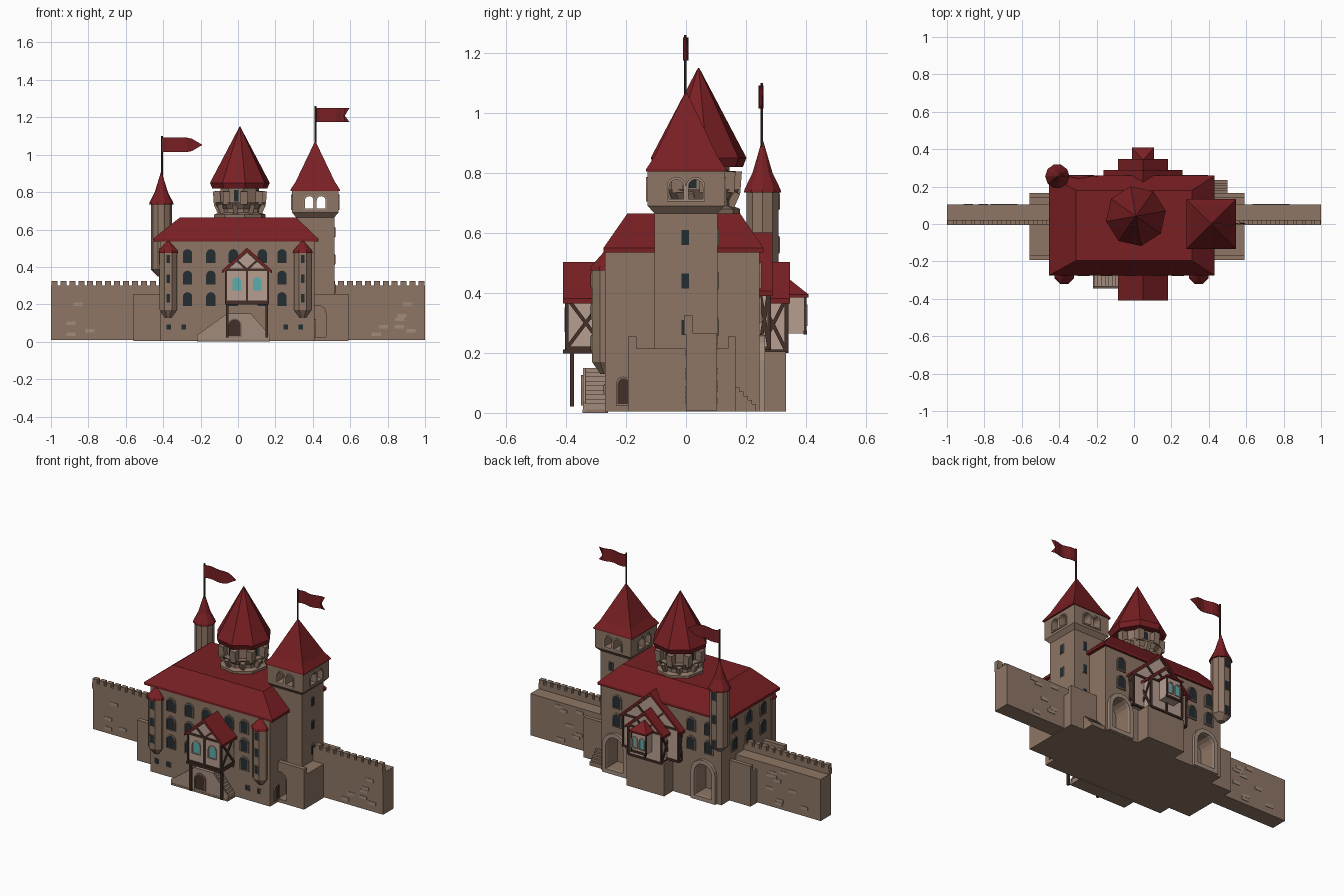
import bpy, bmesh, math, random
from mathutils import Vector

if "Cube" in bpy.data.objects:
    bpy.data.objects.remove(bpy.data.objects["Cube"])
random.seed(4)

def material(name, *c):
    m = bpy.data.materials.new(name)
    m.diffuse_color = (*c, 1)
    m.use_nodes = True
    m.node_tree.nodes["Principled BSDF"].inputs["Base Color"].default_value = m.diffuse_color
    return m
STONE = material("stone", 0.27, 0.18, 0.13)
LIGHT = material("light_stone", 0.36, 0.26, 0.20)
ROOF = material("roof_tile", 0.19, 0.014, 0.017)
WOOD = material("timber", 0.06, 0.03, 0.022)
PLASTER = material("plaster", 0.47, 0.34, 0.28)
GLASS = material("blue_glass", 0.10, 0.42, 0.42)
DARK = material("dark_pane", 0.017, 0.026, 0.032)
# Shape helpers
def mesh(name, verts, faces, mat):
    me = bpy.data.meshes.new(name)
    me.from_pydata(verts, [], faces)
    bm = bmesh.new()
    bm.from_mesh(me)
    bmesh.ops.recalc_face_normals(bm, faces=bm.faces)
    bm.to_mesh(me)
    bm.free()
    ob = bpy.data.objects.new(name, me)
    bpy.context.collection.objects.link(ob)
    me.materials.append(mat)
    return ob
def loft(name, rings, mat, closed=False):
    n, m = len(rings[0]), len(rings)
    faces = [(k*n+i, k*n+(i+1) % n, (k+1) % m*n+(i+1) % n, (k+1) % m*n+i)
             for k in range(m if closed else m-1) for i in range(n)]
    if not closed:
        faces += [tuple(range(n)), tuple(range((m-1)*n, m*n))]
    return mesh(name, [v for r in rings for v in r], faces, mat)
def rects(name, levels, mat):          # levels: (x0, x1, y0, y1, z)
    return loft(name, [[(a, c, z), (b, c, z), (b, d, z), (a, d, z)] for a, b, c, d, z in levels], mat)
def box(name, x0, x1, y0, y1, z0, z1, mat=STONE):
    return rects(name, [(x0, x1, y0, y1, z0), (x0, x1, y0, y1, z1)], mat)
def lathe(name, cx, cy, n, prof, mat, rot=0):
    return loft(name, [[(cx+r*math.cos(rot+i*math.tau/n), cy+r*math.sin(rot+i*math.tau/n), z)
                        for i in range(n)] for r, z in prof], mat)
def place(o, facing, u, v, d):         # point on a wall: u sideways, v up, d outwards
    dx, dy = {"F": (u, -d), "B": (-u, d), "R": (d, u), "L": (-d, -u)}[facing]
    return (o[0]+dx, o[1]+dy, o[2]+v)
def extrude(name, pts, o, facing, d0, d1, mat):
    return loft(name, [[place(o, facing, u, v, d) for u, v in pts] for d in (d0, d1)], mat)
def arch(w, h, e=0.0, n=8):
    r = w/2+e
    return [(-r, -e), (r, -e)] + [(r*math.cos(math.pi*i/n), h-w/2+r*math.sin(math.pi*i/n)) for i in range(n+1)]
def arch_frame(name, o, facing, w, h, e, depth, mat):
    loft(name, [[place(o, facing, u, v, d) for u, v in arch(w, h, k)]
                for k, d in ((0, 0), (0, depth), (e, depth), (e, 0))], mat, True)
def window(o, facing, w=0.05, h=0.075, pane=DARK, frame=STONE):
    extrude("window_pane", arch(w, h), o, facing, -0.005, 0.003, pane)
    arch_frame("window_frame", o, facing, w, h, 0.006, 0.007, frame)
def slit(o, facing, w, h):
    for e, d, mat in ((0.004, 0.003, STONE), (0, 0.005, DARK)):
        extrude("slit_window", [(-w/2-e, -e), (w/2+e, -e), (w/2+e, h+e), (-w/2-e, h+e)], o, facing, -0.004, d, mat)
def beam(name, p, q, t=0.012, mat=WOOD):
    p, q = Vector(p), Vector(q)
    d = (q-p).normalized()
    s = d.cross(Vector((0, 0, 1)) if abs(d.z) < 0.9 else Vector((0, 1, 0))).normalized()*t/2
    r = d.cross(s)
    return loft(name, [[c+s+r, c-s+r, c-s-r, c+s-r] for c in (p, q)], mat)
def cut(ob, cutter):
    m = ob.modifiers.new("cut", "BOOLEAN")
    m.operation, m.solver, m.object = "DIFFERENCE", "EXACT", cutter
    cutter.hide_render = True
    cutter.hide_set(True)

# Main hall with rear archways, hipped roof and windows
hall = box("main_hall", -0.415, 0.41, -0.27, 0.245, 0.004, 0.55)
for x in (-0.3, 0.31):
    o = (x, 0.245, 0.03)
    cut(hall, extrude("archway_cutter", arch(0.12, 0.205), o, "B", -0.1, 0.05, STONE))
    arch_frame("archway_surround", o, "B", 0.12, 0.205, 0.025, 0.018, LIGHT)
rects("hall_roof", [(-0.455, 0.43, -0.275, 0.258, 0.535), (-0.455, 0.43, -0.275, 0.258, 0.55),
                    (-0.31, 0.31, -0.195, 0.18, 0.665)], ROOF)
for z in (0.19, 0.305, 0.42):
    for x in (-0.27, -0.145, -0.025, 0.13, 0.235):
        window((x, -0.27, z), "F")
    for k in (0, 1, 2) if z > 0.2 else ():
        window(((-0.33, -0.21, 0.3)[k], 0.245, z), "B")
        window((-0.415, -0.16+0.14*k, z), "L")
for x in (-0.37, -0.29, 0.255, 0.335):
    slit((x, -0.27, 0.065), "F", 0.025, 0.028)
window((0.41, -0.208, 0.03), "R", 0.04, 0.085, WOOD)
# Corner oriel turrets on the front
for x in (-0.373, 0.346):
    lathe("oriel_turret", x, -0.267, 8, [(0.02, 0.13), (0.05, 0.17), (0.05, 0.48)], STONE, math.pi/8)
    lathe("oriel_roof", x, -0.267, 8, [(0.057, 0.475), (0.052, 0.49), (0.004, 0.54)], ROOF, math.pi/8)
    for z in (0.21, 0.315, 0.42):
        slit((x, -0.267-0.05*math.cos(math.pi/8), z), "F", 0.02, 0.045)
# Central octagonal tower
CX, CY, ROT = 0.01, 0.042, math.radians(10)
polar = lambda r, a, z: (CX+r*math.cos(a), CY+r*math.sin(a), z)
lathe("keep_platform", CX, CY, 8, [(0.14, 0.65), (0.14, 0.68), (0.115, 0.69), (0.115, 0.71), (0.143, 0.745)], STONE, ROT)
lathe("keep_shaft", CX, CY, 8, [(0.105, 0.74), (0.105, 0.85)], STONE, ROT)
lathe("keep_roof", CX, CY, 8, [(0.15, 0.82), (0.162, 0.85), (0.002, 1.15)], ROOF, ROT)
for i in range(8):
    a, b = ROT+i*math.tau/8, ROT+(i+0.5)*math.tau/8
    beam("keep_merlon", polar(0.122, a, 0.735), polar(0.127, a, 0.805), 0.038, STONE)
    beam("keep_corbel", polar(0.1, b, 0.67), polar(0.13, b, 0.735), 0.025, STONE)
    if i % 2:
        beam("keep_window", polar(0.086, b, 0.75), polar(0.086, b, 0.81), 0.028, DARK)
# Square bell tower with open belfry
TX = 0.413
rects("bell_tower_shaft", [(0.31, 0.515, -0.105, 0.105, 0.004), (0.31, 0.515, -0.105, 0.105, 0.665),
                           (0.29, 0.537, -0.128, 0.128, 0.69)], STONE)
belfry = box("belfry", 0.29, 0.537, -0.128, 0.128, 0.69, 0.815)
for f, x, y in (("F", TX, -0.128), ("B", TX, 0.128), ("R", 0.537, 0), ("L", 0.29, 0)):
    for s in (-0.032, 0.032):
        p = place((x, y, 0.713), f, s, 0, 0)
        arch_frame("belfry_arch", p, f, 0.048, 0.065, 0.008, 0.006, LIGHT)
        if f in "FR":
            cut(belfry, extrude("belfry_cutter", arch(0.048, 0.065), p, f, -0.3, 0.1, STONE))
rects("bell_tower_roof", [(TX-a, TX+a, -a, a, z) for a, z in
                          ((0.133, 0.805), (0.133, 0.812), (0.105, 0.855), (0.002, 1.07))], ROOF)
for z in (0.26, 0.415, 0.56):
    slit((0.515, -0.003, z), "R", 0.025, 0.05)
    slit((TX+0.03, 0.105, z), "B", 0.025, 0.05)
    slit((-0.41, 0.308, z+0.12), "B", 0.022, 0.05)
# Round corner turret
lathe("round_turret", -0.41, 0.255, 10, [(0.02, 0.35), (0.056, 0.385), (0.056, 0.74)], STONE)
lathe("round_turret_roof", -0.41, 0.255, 10, [(0.065, 0.735), (0.063, 0.745), (0.035, 0.8), (0.003, 0.905)], ROOF)
# Flags: wavy cloth, pointed or swallow-tailed
def flag(x, y, z0, top, h, length, tip):
    lathe("flag_pole", x, y, 6, [(0.005, z0), (0.005, top)], WOOD)
    n, v, zc = 8, [], top-0.01-h/2
    for i in range(n+1):
        t = i/n
        half = h/2*(min(1, (1-t)/0.3) if tip else 1)+0.001
        notch = 0.03 if i == n and not tip else 0
        v += [(x+t*length-(notch if k == 0 else 0), y+0.007*math.sin(t*9), zc+k*half) for k in (1, 0, -1)]
    f = [(3*i+k, 3*i+k+1, 3*i+k+4, 3*i+k+3) for i in range(n) for k in (0, 1)]
    mesh("flag", v, f, ROOF).modifiers.new("thick", "SOLIDIFY").thickness = 0.004
flag(TX+0.002, -0.003, 1.05, 1.26, 0.075, 0.18, False)
flag(-0.407, 0.252, 0.88, 1.1, 0.075, 0.215, True)
# Half-timbered gabled bays
BX = 0.048
def bay(name, y, facing, half, depth, zb, ze, zp):
    o, e, th = (BX, y, 0), half+0.022, 0.016
    zl = zp-(zp-ze)/half*e
    extrude(name+"_wall", [(-half, zb), (half, zb), (half, ze), (0, zp), (-half, ze)], o, facing, -0.05, depth, PLASTER)
    extrude(name+"_roof", [(-e, zl), (0, zp), (e, zl), (e, zl+th), (0, zp+th), (-e, zl+th)], o, facing, -0.08, depth+0.012, ROOF)
    bars = [((0, zb, depth), (0, ze, depth))] + [((-half, z, depth), (half, z, depth)) for z in (zb, ze)]
    for u in (-half, half):
        bars += [((u, zb, depth), (u, ze, depth)), ((u, ze, depth), (0, zp-0.004, depth)),
                 ((u, zb, 0), (u, ze, depth)), ((u, ze, 0), (u, zb, depth)), ((0, ze, depth), (u/2, (ze+zp)/2, depth)),
                 ((u, zb, 0), (u, zb, depth)), ((u, ze, 0), (u, ze, depth))]
    for p, q in bars:
        beam(name+"_timber", *[place(o, facing, *c) for c in (p, q)])
bay("front_bay", -0.27, "F", 0.112, 0.128, 0.215, 0.385, 0.487)
bay("rear_gable", 0.245, "B", 0.19, 0.032, 0.215, 0.41, 0.585)
bay("rear_bay", 0.245, "B", 0.112, 0.09, 0.205, 0.385, 0.487)
# Rear oriel with hipped roof, windows, stilts and bases of the bays
box("rear_oriel", BX-0.05, BX+0.05, 0.32, 0.398, 0.265, 0.39, PLASTER)
rects("rear_oriel_roof", [(BX-0.06, BX+0.06, 0.3, 0.408, 0.385), (BX-0.06, BX+0.06, 0.3, 0.408, 0.395),
                          (BX-0.003, BX+0.003, 0.3, 0.345, 0.445)], ROOF)
beam("rear_oriel_sill", (BX-0.055, 0.398, 0.268), (BX+0.055, 0.398, 0.268), 0.012)
for u in (-0.055, 0.055):
    beam("rear_oriel_post", (BX+u*0.9, 0.398, 0.265), (BX+u*0.9, 0.398, 0.387), 0.008)
    window((BX+u, -0.398, 0.275), "F", 0.045, 0.07, GLASS, PLASTER)
    window((BX+u*0.45, 0.398, 0.295), "B", 0.026, 0.06, GLASS, PLASTER)
    beam("front_bay_stilt", (BX+u*1.93, -0.38, 0.022), (BX+u*1.93, -0.38, 0.2), 0.014)
box("front_bay_floor", BX-0.118, BX+0.118, -0.41, -0.27, 0.198, 0.212, WOOD)
box("rear_bay_base", BX-0.13, BX+0.13, 0.24, 0.333, 0.004, 0.205)
# Front double stair with arched cellar door, and small rear side steps
box("stair_landing", -0.06, 0.07, -0.335, -0.26, 0.004, 0.15, LIGHT)
for i in range(8):
    z = 0.137-i*0.015
    box("stair_left", -0.08-i*0.019, -0.06-i*0.019, -0.335, -0.26, 0.004, z, LIGHT)
    box("stair_right", 0.07+i*0.012, 0.082+i*0.012, -0.335, -0.26, 0.004, z, LIGHT)
    if i < 5:
        box("side_step", 0.41, 0.5, 0.16, 0.178+i*0.014, 0.004, 0.085-i*0.014)
extrude("stair_cheek", [(-0.22, 0.004), (0.17, 0.004), (0.17, 0.035), (0.07, 0.15), (-0.06, 0.15), (-0.22, 0.035)],
        (0, -0.335, 0), "F", 0, 0.008, LIGHT)
window((-0.018, -0.343, 0.03), "F", 0.065, 0.09, WOOD, STONE)
box("front_step", -0.22, 0.17, -0.345, -0.26, 0, 0.012)
# Side blocks, curtain walls with battlements and exposed bricks
for s, outer in ((-1, 0.56), (1, 0.59)):
    def sbox(name, a, b, *r):
        return box(name, min(s*a, s*b), max(s*a, s*b), *r)
    block = sbox("side_block", 0.4, outer, -0.193, 0.165, 0.004, 0.215)
    if s > 0:
        cut(block, extrude("passage_cutter", arch(0.09, 0.17), (0.425, -0.193, 0.025), "F", -0.08, 0.05, STONE))
    sbox("block_parapet_front", 0.4, outer, -0.193, -0.165, 0.21, 0.255)
    sbox("block_parapet_back", 0.4, outer, 0.14, 0.165, 0.21, 0.255)
    sbox("curtain_wall", 0.4, 1.0, 0, 0.103, 0.008, 0.267)
    sbox("wall_parapet", 0.4, 1.0, -0.006, 0.022, 0.262, 0.3)
    for i in range(12):
        sbox("merlon", 0.998-i*0.048, 0.966-i*0.048, -0.006, 0.022, 0.3, 0.325)
    for i in range(14):
        x, z, y = random.uniform(0.62, 0.93), 0.03+0.02*random.randint(0, 10), random.choice((-0.003, 0.1))
        sbox("brick", x, x+0.05, y, y+0.006, z, z+0.019, LIGHT)
